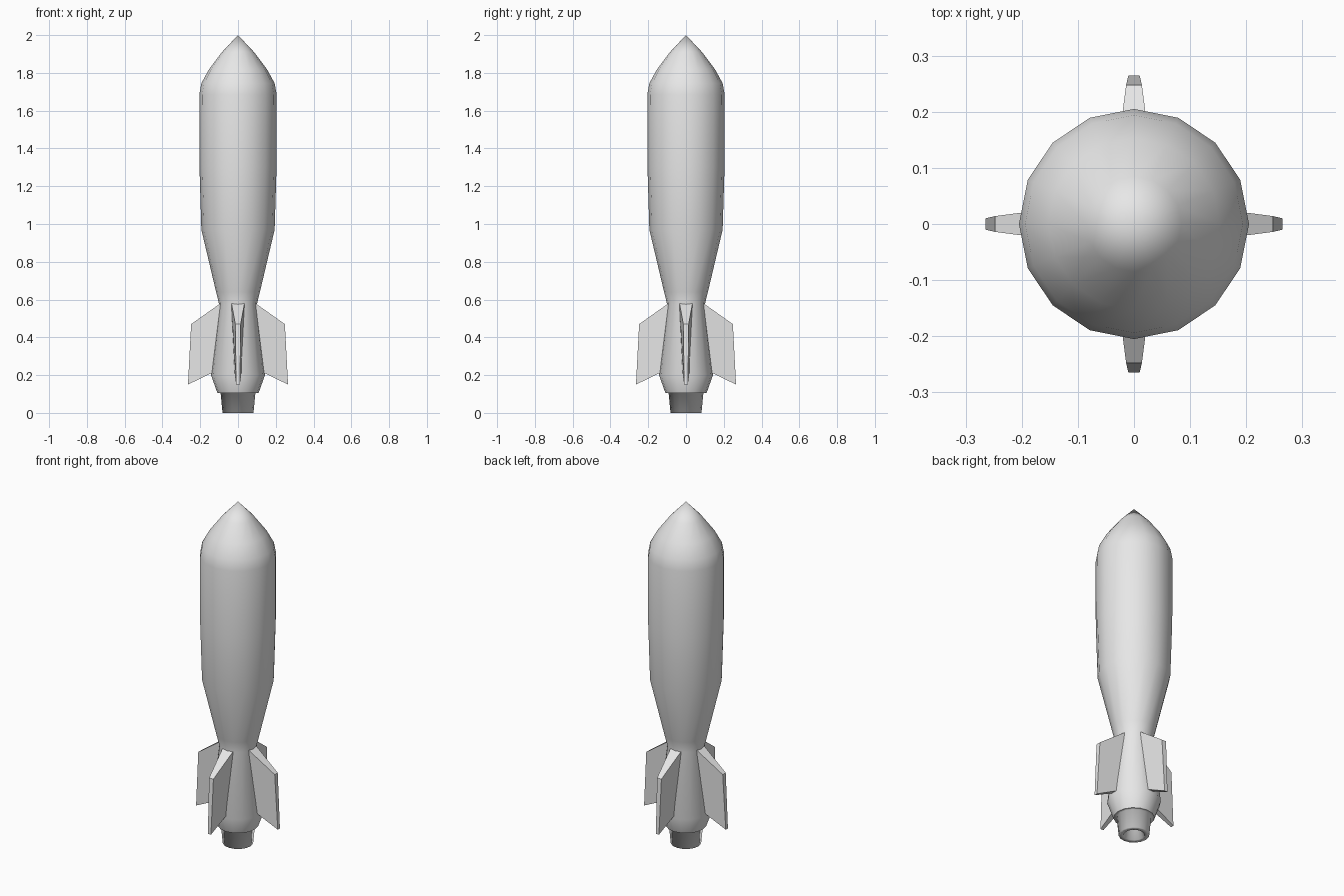
import bpy
import math
from mathutils import Matrix, Vector

old = bpy.data.objects.get("Cube")
if old:
    bpy.data.objects.remove(old, do_unlink=True)

SIDES = 16

grey = bpy.data.materials.new("light grey")
grey.use_nodes = True
grey.diffuse_color = (0.8, 0.8, 0.8, 1)
grey.node_tree.nodes["Principled BSDF"].inputs["Base Color"].default_value = (0.8, 0.8, 0.8, 1)


def add_object(name, verts, faces, smooth):
    mesh = bpy.data.meshes.new(name)
    mesh.from_pydata(verts, [], faces)
    mesh.polygons.foreach_set("use_smooth", [smooth] * len(mesh.polygons))
    mesh.materials.append(grey)
    mesh.update()
    obj = bpy.data.objects.new(name, mesh)
    bpy.context.collection.objects.link(obj)
    return obj


def lathe(name, profile):
    """Turn a (radius, height) profile, listed from bottom to top, about z."""
    verts, faces, rings = [], [], []
    for r, z in profile:
        count = SIDES if r > 0 else 1
        rings.append([len(verts) + i for i in range(count)])
        for i in range(count):
            a = 2 * math.pi * i / SIDES
            verts.append((r * math.cos(a), r * math.sin(a), z))
    for low, high in zip(rings, rings[1:]):
        for i in range(SIDES):
            j = (i + 1) % SIDES
            quad = [low[i % len(low)], low[j % len(low)],
                    high[j % len(high)], high[i % len(high)]]
            faces.append(list(dict.fromkeys(quad)))
    return add_object(name, verts, faces, True)


# Body: flared tail, tapered waist, barrel and pointed nose
lathe("body", [(0.109, 0.105), (0.143, 0.2), (0.1, 0.575), (0.116, 0.64),
               (0.194, 0.97), (0.204, 1.3), (0.205, 1.685), (0.194, 1.745),
               (0.153, 1.82), (0.085, 1.91), (0, 2)])

# Nozzle: closing shelf, tapered collar and hollow outlet
lathe("nozzle", [(0, 0.06), (0.045, 0.06), (0.055, 0), (0.082, 0),
                 (0.092, 0.105), (0.109, 0.105)])

# Swept fins: corners as (distance from axis, height, half thickness)
corners = [(0.08, 0.589, 0.036), (0.1, 0.23, 0.02),
           (0.265, 0.15, 0.01), (0.248, 0.47, 0.014)]
fin_faces = [(0, 1, 2, 3), (7, 6, 5, 4)]
fin_faces += [(i, i + 4, (i + 1) % 4 + 4, (i + 1) % 4) for i in range(4)]
for k, side in enumerate(("left", "back", "right", "front")):
    turn = Matrix.Rotation(k * math.pi / 2, 3, "Z")
    points = [turn @ Vector((r, s * t, z)) for s in (-1, 1) for r, z, t in corners]
    add_object(side + "_fin", points, fin_faces, False)
